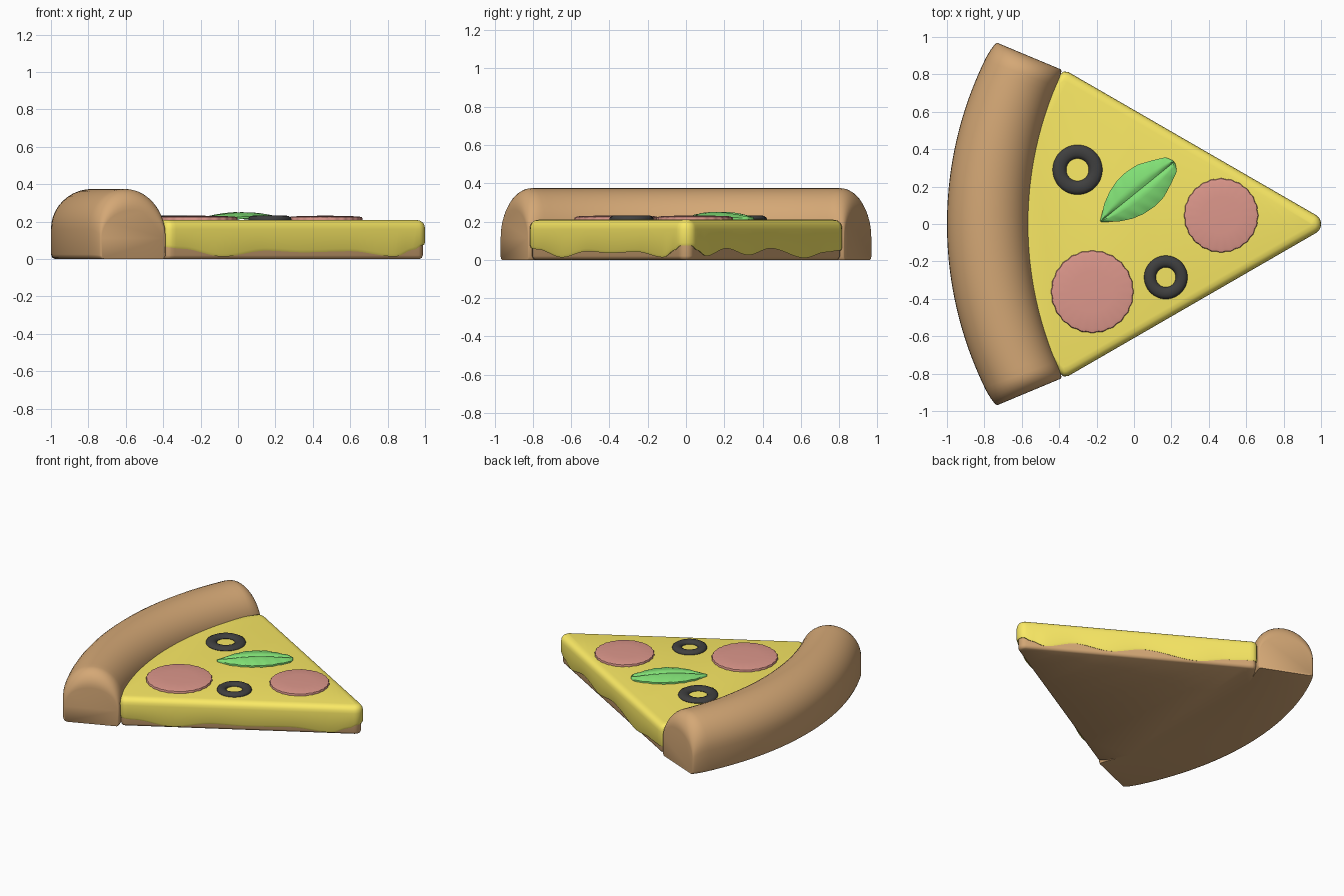
import bpy, bmesh
from math import sin, cos, pi, radians, sqrt, asin

if "Cube" in bpy.data.objects:
    bpy.data.objects.remove(bpy.data.objects["Cube"])


def material(name, rgb):
    m = bpy.data.materials.new(name)
    m.diffuse_color = (*rgb, 1)
    m.use_nodes = True
    m.node_tree.nodes["Principled BSDF"].inputs["Base Color"].default_value = m.diffuse_color
    return m


CRUST = material("baked_crust", (0.66, 0.39, 0.18))
CHEESE = material("cheese", (0.96, 0.82, 0.13))
MEAT = material("pepperoni", (0.72, 0.31, 0.26))
OLIVE = material("olive", (0.05, 0.05, 0.05))
LEAF = material("leaf", (0.22, 0.75, 0.18))


def loft(name, rings, mat, closed=False, angle=50):
    """Skin equal-length closed rings; cap the ends unless the rings loop."""
    bm = bmesh.new()
    vs = [[bm.verts.new(p) for p in ring] for ring in rings]
    pairs = list(zip(vs, vs[1:])) + ([(vs[-1], vs[0])] if closed else [])
    for a, b in pairs:
        for i in range(len(a)):
            j = (i + 1) % len(a)
            bm.faces.new((a[i], a[j], b[j], b[i]))
    if not closed:
        bm.faces.new(vs[0][::-1])
        bm.faces.new(vs[-1])
    bmesh.ops.recalc_face_normals(bm, faces=bm.faces)
    me = bpy.data.meshes.new(name)
    bm.to_mesh(me)
    bm.free()
    ob = bpy.data.objects.new(name, me)
    bpy.context.collection.objects.link(ob)
    me.materials.append(mat)
    bpy.context.view_layer.objects.active = ob
    ob.select_set(True)
    bpy.ops.object.shade_smooth_by_angle(angle=radians(angle))
    ob.select_set(False)
    return ob


def interp(table, x):
    """Smooth interpolation through (x, value) pairs."""
    if x <= table[0][0]:
        return table[0][1]
    for (x0, a), (x1, b) in zip(table, table[1:]):
        if x <= x1:
            t = (x - x0) / (x1 - x0)
            return a + (b - a) * t * t * (3 - 2 * t)
    return table[-1][1]


# Crust: arched section swept along the arc, with rounded ends
def crust_ring(t, drop, squeeze):
    a, b = t * asin(0.975 / 2), t * asin(0.82 / 1.91)
    outer = (1 - 2 * cos(a), 2 * sin(a))
    inner = (1.35 - 1.91 * cos(b), 1.91 * sin(b))
    prof = [(0.03, 0), (0, 0.02)]
    prof += [(0.5 - 0.5 * cos(pi * k / 20), 0.16 + 0.215 * sin(pi * k / 20)) for k in range(21)]
    prof += [(1, 0.025), (0.985, 0.008), (0.95, 0)]
    ring = []
    for u, z in prof:
        u = 0.5 + (u - 0.5) * (1 - squeeze)
        z *= 1 - drop
        ring.append((inner[0] + (outer[0] - inner[0]) * u,
                     inner[1] + (outer[1] - inner[1]) * u, z))
    return ring


E = 0.11
ends = [(1 - E * (1 - sin(q)), 0.3 * (1 - cos(q)), 0.09 * (1 - cos(q)))
        for q in [k * pi / 16 for k in range(1, 9)]]
stations = [(-t, d, s) for t, d, s in reversed(ends)]
stations += [((1 - E) * (k / 20 - 1), 0, 0) for k in range(41)] + ends
loft("crust", [crust_ring(*s) for s in stations], CRUST)


# Wedge outline, inset by d: near side, rounded tip, far side, arc under the crust
def wedge(d, n=70):
    side = []
    for k in range(n + 1):
        t = k / n
        x, y = -0.35 + 1.3215 * t, 0.812 - 0.763 * t
        side.append((x - d * 0.5, y - d * 0.866))
    corner = [(-0.40, 0.79 - d), (-0.392, 0.803 - d), (-0.375, 0.816 - d)]
    half = corner + side
    tip = [(0.943 + (0.057 - d) * cos(a), (0.057 - d) * sin(a))
           for a in [radians(-60 + 12 * k) for k in range(1, 10)]]
    arc = []
    for k in range(1, 20):
        y = (0.79 - d) * (1 - k / 10)
        arc.append((1.35 - sqrt(1.93 ** 2 - y * y), y))
    return [(x, -y) for x, y in half] + tip + half[::-1] + arc


# Dough base
dough = [(0.03, 0), (0.018, 0.006), (0.012, 0.02), (0.012, 0.12)]
loft("dough_base", [[(x, y, z) for x, y in wedge(d)] for d, z in dough], CRUST)

# Cheese with drips along the lower edge
NEAR = [(-0.4, 0.065), (-0.3, 0.055), (-0.08, 0.013), (0.15, 0.045), (0.35, 0.036),
        (0.6, 0.042), (0.84, 0.013), (0.94, 0.05), (0.99, 0.075)]
FAR = [(-0.36, 0.05), (-0.22, 0.04), (-0.03, 0.01), (0.28, 0.06), (0.48, 0.025),
       (0.68, 0.06), (0.86, 0.02), (0.94, 0.05), (0.99, 0.075)]


def drip(x, y):
    return interp(NEAR if y < 0 else FAR, x)


rings = [[(x, y, 0.10) for x, y in wedge(0.045)]]
for d, up in [(0.018, 0.006), (0.006, 0), (0, 0.014)]:
    rings.append([(x, y, drip(x, y) + up) for x, y in wedge(d)])
for d, z in [(0, 0.16), (0.003, 0.18), (0.012, 0.196), (0.028, 0.206), (0.05, 0.21)]:
    rings.append([(x, y, z) for x, y in wedge(d)])
loft("cheese", rings, CHEESE)


# Pepperoni: thin discs with a crimped rim
def pepperoni(name, cx, cy, r):
    rings = []
    for s, z in [(0.99, 0.2), (1, 0.216), (0.985, 0.224), (0.9, 0.228), (0.5, 0.231), (0.05, 0.232)]:
        ring = []
        for k in range(120):
            a = 2 * pi * k / 120
            q = r * s * (1 + (0.012 * cos(24 * a) if s > 0.95 else 0))
            ring.append((cx + q * cos(a), cy + q * sin(a), z))
        rings.append(ring)
    loft(name, rings, MEAT)


pepperoni("pepperoni_large", -0.223, -0.362, 0.219)
pepperoni("pepperoni_small", 0.466, 0.046, 0.197)


# Olive rings
def olive(name, cx, cy, ro, ri):
    mid, w = (ro + ri) / 2, (ro - ri) / 2
    rings = []
    for k in range(48):
        a = 2 * pi * k / 48
        ring = []
        for j in range(12):
            b = 2 * pi * j / 12
            q = mid + w * cos(b)
            ring.append((cx + q * cos(a), cy + q * sin(a), 0.213 + 0.02 * sin(b)))
        rings.append(ring)
    loft(name, rings, OLIVE, closed=True)


olive("olive_ring_large", -0.302, 0.29, 0.133, 0.06)
olive("olive_ring_small", 0.17, -0.285, 0.116, 0.053)

# Basil leaf: domed blade with a midrib groove and faint veins
WIDTH = [(0, 0.004), (0.077, 0.063), (0.14, 0.095), (0.2, 0.113), (0.27, 0.12), (0.344, 0.112),
         (0.42, 0.08), (0.486, 0.048), (0.505, 0.01)]


def width(u):
    for (x0, a), (x1, b) in zip(WIDTH, WIDTH[1:]):
        if u <= x1:
            return a + (b - a) * (u - x0) / (x1 - x0)
    return WIDTH[-1][1]


rings = []
for k in range(49):
    u = 0.505 * k / 48
    w = width(u)
    top = []
    for j in range(17):
        v = -1 + j / 8
        lift = 0.014 + 0.026 * sin(pi * min(u / 0.505, 1))
        vein = 0.0015 * cos(2 * pi * (u / 0.07 - abs(v) * 0.7)) * abs(v)
        groove = 0.012 * max(0, 1 - abs(v) * 5)
        z = 0.212 + lift * (1 - 0.6 * v * v) - groove + vein
        top.append((v * w, z))
    ring = top + [(v, z - 0.012) for v, z in top[::-1]]
    rings.append([(-0.178 + 0.777 * u - 0.629 * v, 0.014 + 0.629 * u + 0.777 * v, z) for v, z in ring])
loft("basil_leaf", rings, LEAF)
